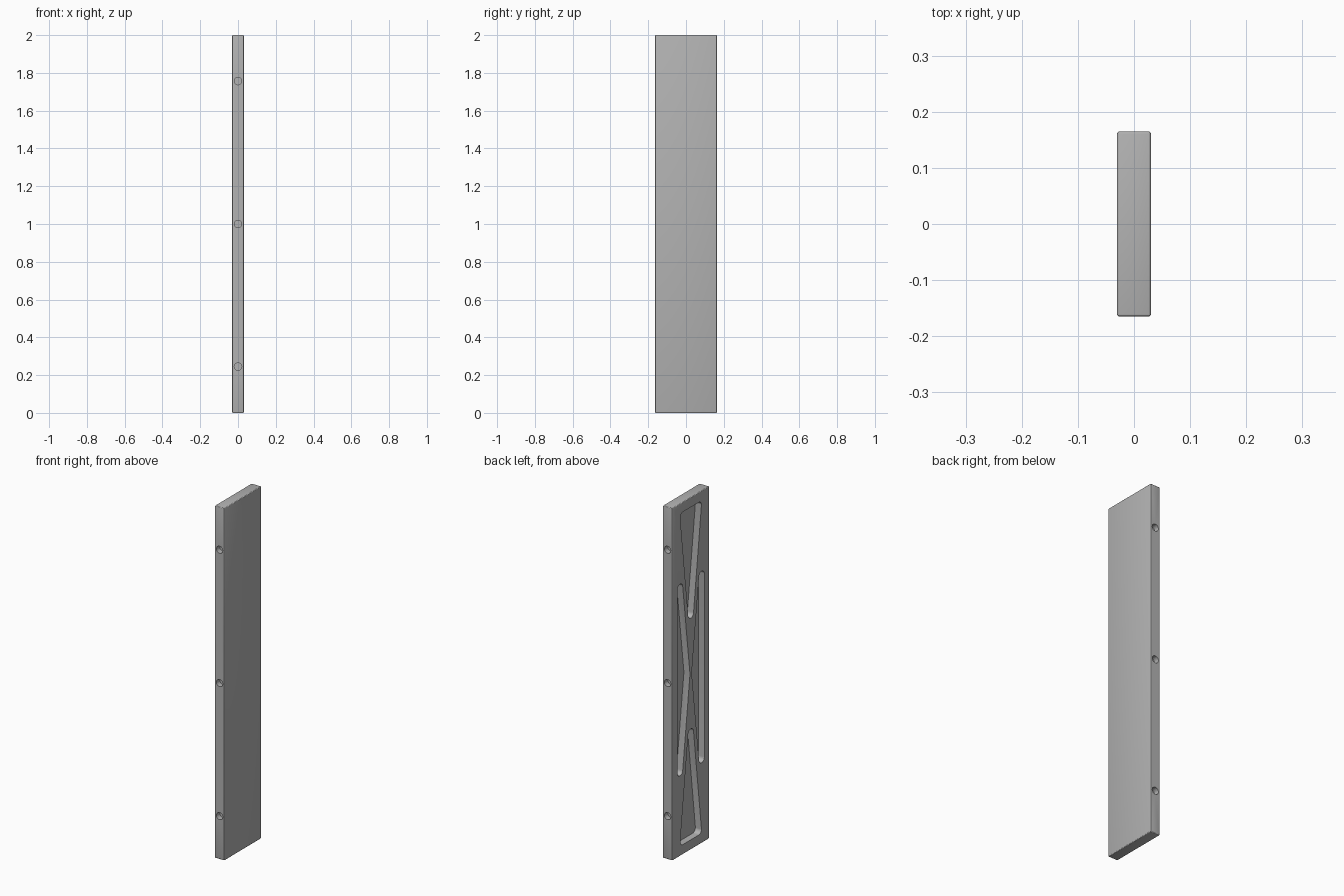
import bpy
import bmesh
from math import cos, sin, pi, radians
from mathutils import Matrix, Vector
from mathutils.geometry import convex_hull_2d

cube = bpy.data.objects.get("Cube")
if cube:
    bpy.data.objects.remove(cube, do_unlink=True)

THICK, WIDTH, HEIGHT = 0.061, 0.33, 2.0
POCKET_DEPTH, CORNER = 0.038, 0.024
HOLE_RADIUS, HOLE_DEPTH = 0.02, 0.03

grey = bpy.data.materials.new("plain grey")
grey.use_nodes = True
colour = (0.45, 0.45, 0.45, 1)
grey.diffuse_color = colour
grey.node_tree.nodes["Principled BSDF"].inputs["Base Color"].default_value = colour


def make_object(name, bm):
    bmesh.ops.recalc_face_normals(bm, faces=bm.faces)
    mesh = bpy.data.meshes.new(name)
    bm.to_mesh(mesh)
    bm.free()
    mesh.materials.append(grey)
    obj = bpy.data.objects.new(name, mesh)
    bpy.context.collection.objects.link(obj)
    return obj


def add_pocket(bm, centres):
    """Rounded triangular prism sunk into the -x face; centres are (y, z)."""
    points = [Vector((y + CORNER * cos(a * pi / 12), z + CORNER * sin(a * pi / 12)))
              for y, z in centres for a in range(24)]
    outline = [points[i] for i in convex_hull_2d(points)]
    outer = -THICK / 2 - 0.02
    face = bm.faces.new([bm.verts.new((outer, p.x, p.y)) for p in outline])
    sweep = bmesh.ops.extrude_face_region(bm, geom=[face], use_keep_orig=True)
    moved = [v for v in sweep["geom"] if isinstance(v, bmesh.types.BMVert)]
    bmesh.ops.translate(bm, verts=moved, vec=(POCKET_DEPTH + 0.02, 0, 0))


# Board with softened edges
bm = bmesh.new()
bmesh.ops.create_cube(bm, size=1)
bmesh.ops.scale(bm, verts=bm.verts, vec=(THICK, WIDTH, HEIGHT))
bmesh.ops.translate(bm, verts=bm.verts, vec=(0, 0, HEIGHT / 2))
bmesh.ops.bevel(bm, geom=bm.edges[:], offset=0.005, segments=3, profile=0.5,
                affect='EDGES')
board = make_object("board", bm)

# Truss-like pockets: end triangles and side triangles, mirrored about the middle
bm = bmesh.new()
for s in (-1, 1):
    mid = HEIGHT / 2
    add_pocket(bm, [(-0.071, mid + s * 0.92), (0.071, mid + s * 0.92),
                    (0, mid + s * 0.338)])
    add_pocket(bm, [(s * 0.097, mid + 0.52), (s * 0.097, mid - 0.52),
                    (s * 0.032, mid)])
pockets = make_object("pocket_cutter", bm)

# Round blind holes along both narrow edges
bm = bmesh.new()
for s in (-1, 1):
    for z in (0.245, 1.0, 1.757):
        place = Matrix.Translation((0, s * WIDTH / 2, z)) @ Matrix.Rotation(pi / 2, 4, 'X')
        bmesh.ops.create_cone(bm, cap_ends=True, segments=24, radius1=HOLE_RADIUS,
                              radius2=HOLE_RADIUS, depth=2 * HOLE_DEPTH, matrix=place)
holes = make_object("hole_cutter", bm)

# Cut the board, then keep only the finished mesh
for cutter in (pockets, holes):
    cutter.hide_render = True
    cut = board.modifiers.new(cutter.name, 'BOOLEAN')
    cut.operation = 'DIFFERENCE'
    cut.solver = 'EXACT'
    cut.object = cutter
bpy.context.view_layer.update()
finished = bpy.data.meshes.new_from_object(
    board.evaluated_get(bpy.context.evaluated_depsgraph_get()))
board.modifiers.clear()
board.data = finished
finished.name = "board"
for cutter in (pockets, holes):
    bpy.data.objects.remove(cutter, do_unlink=True)

# Smooth the round walls, keep the flat faces crisp
finished.shade_smooth()
finished.set_sharp_from_angle(angle=radians(20))
